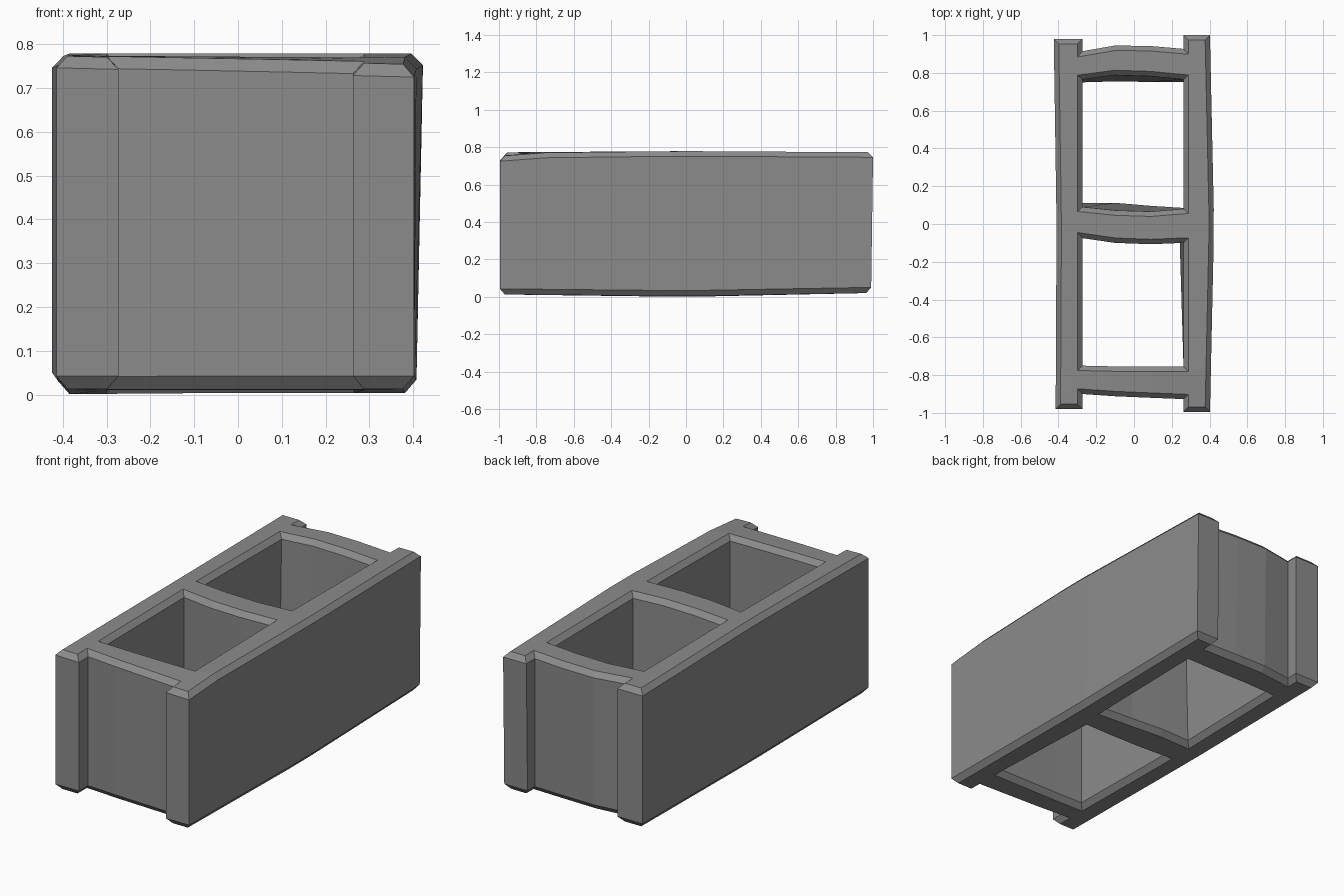
import bpy, bmesh

if "Cube" in bpy.data.objects:
    bpy.data.objects.remove(bpy.data.objects["Cube"])

# Plan grid: columns across x, rows along y (rows list y at each column)
XS = [-0.42, -0.273, -0.10, 0.09, 0.262, 0.405]
TOP = [
    [-0.98, -0.98, -0.985, -0.99, -0.995, -0.995],
    [-0.90, -0.90, -0.912, -0.92, -0.927, -0.927],
    [-0.75, -0.75, -0.754, -0.755, -0.755, -0.755],
    [-0.075, -0.075, -0.10, -0.107, -0.10, -0.10],
    [0.09, 0.09, 0.072, 0.066, 0.08, 0.08],
    [0.765, 0.765, 0.788, 0.782, 0.765, 0.765],
    [0.915, 0.915, 0.945, 0.942, 0.927, 0.927],
    [0.98, 0.98, 0.985, 0.99, 1.0, 1.0],
]
# Offsets of the bottom grid where the web and walls lean
LEAN = {3: [0, 0, 0.012, 0.015, 0.01, 0], 4: [0, 0.02, 0.04, 0.03, 0.005, 0],
        5: [0, -0.015, -0.033, -0.03, -0.012, 0], 6: [0, 0, -0.01, -0.01, 0, 0],
        7: [0, 0, 0, 0, -0.01, -0.01]}
CHAMFER = 0.026


def point(i, j, top):
    """Grid point on the upper or lower chamfer line."""
    y = TOP[j][i] + (0 if top else LEAN.get(j, [0] * 6)[i])
    mid = 1 - abs(y)
    x = XS[i]
    if i == 0:
        x = -0.42 - 0.005 * y + 0.01 * mid
    elif i == 5:
        x = 0.402 + (0.022 if top else 0.006) * mid
    elif i == 4 and not top and j == 3:
        x -= 0.02
    if top:
        z = 0.746 + 0.006 * mid
        if y < -0.7:
            z -= 0.022 * (x + 0.42) / 0.84 * (-y - 0.7) / 0.3
    else:
        z = 0.043 - 0.01 * mid + 0.008 * max(y, 0) - 0.008 * max(-x, 0) * mid
    return x, y, z


def solid(i, j):
    """Solid cells: side walls everywhere, cross webs on rows 1, 3 and 5."""
    return 0 <= i < 5 and 0 <= j < 7 and (i in (0, 4) or j in (1, 3, 5))


bm = bmesh.new()
cache = {}


def vert(i, j, top):
    key = (i, j, top)
    if key not in cache:
        cache[key] = bm.verts.new(point(i, j, top))
    return cache[key]


# Caps and vertical walls
caps = {True: [], False: []}
for i in range(5):
    for j in range(7):
        if not solid(i, j):
            continue
        ring = [(i, j), (i + 1, j), (i + 1, j + 1), (i, j + 1)]
        caps[True].append(bm.faces.new([vert(a, b, True) for a, b in ring]))
        caps[False].append(bm.faces.new([vert(a, b, False) for a, b in reversed(ring)]))
        for k, (di, dj) in enumerate([(0, -1), (1, 0), (0, 1), (-1, 0)]):
            if not solid(i + di, j + dj):
                p, q = ring[k], ring[(k + 1) % 4]
                bm.faces.new([vert(*p, False), vert(*q, False), vert(*q, True), vert(*p, True)])
bm.normal_update()

# Chamfered rims on top and bottom
for top, faces in caps.items():
    bmesh.ops.inset_region(bm, faces=faces, thickness=CHAMFER, depth=0,
                           use_boundary=True, use_even_offset=True)
    for v in {v for f in faces for v in f.verts}:
        v.co.z += 0.027 if top else -0.03

bm.normal_update()
mesh = bpy.data.meshes.new("hollow_block")
bm.to_mesh(mesh)
bm.free()
block = bpy.data.objects.new("hollow_block", mesh)
bpy.context.collection.objects.link(block)

# Dark concrete grey
grey = bpy.data.materials.new("dark_concrete")
grey.diffuse_color = (0.26, 0.26, 0.26, 1)
grey.use_nodes = True
grey.node_tree.nodes["Principled BSDF"].inputs["Base Color"].default_value = grey.diffuse_color
mesh.materials.append(grey)
